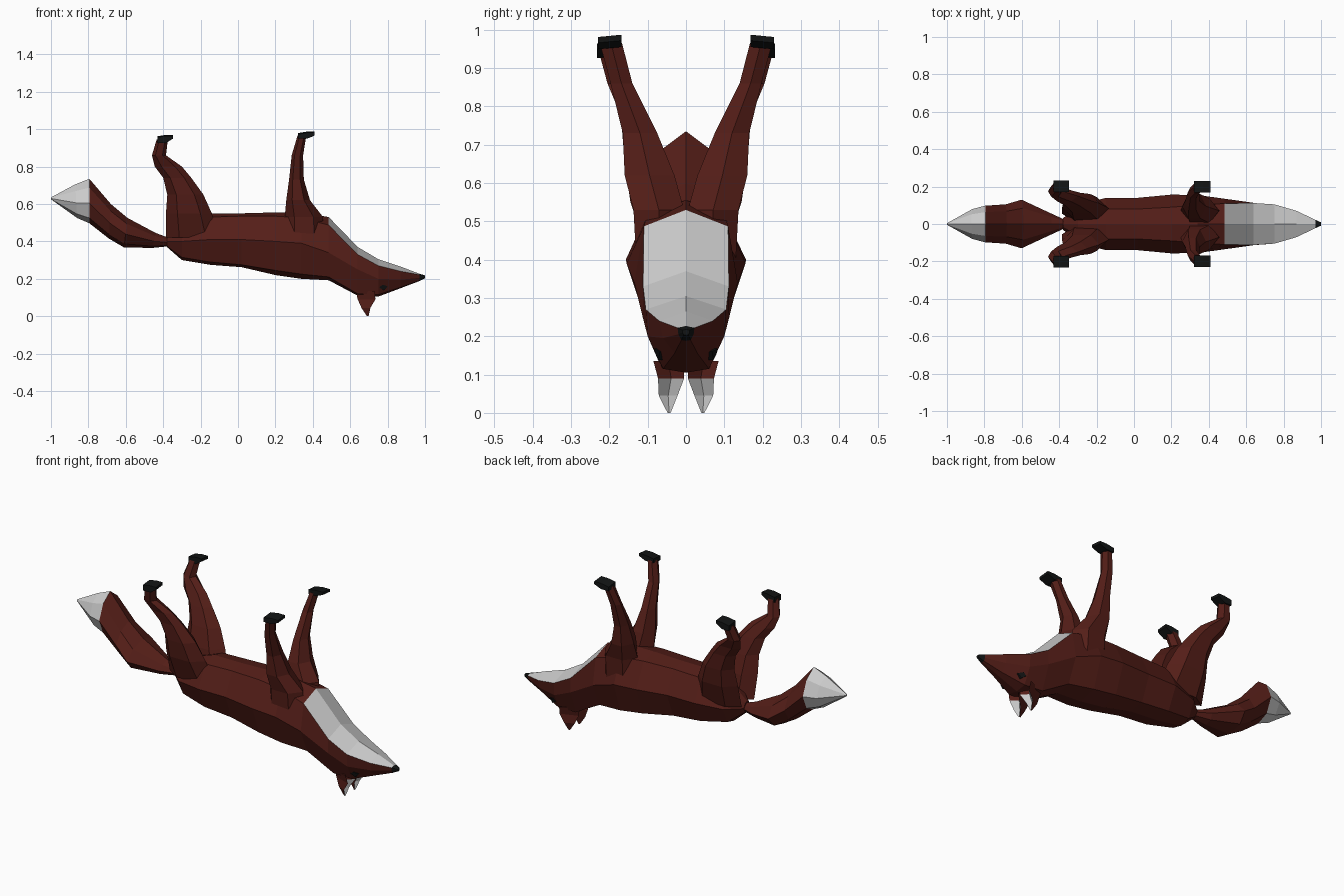
import bpy


def material(name, rgb):
    m = bpy.data.materials.new(name)
    m.diffuse_color = (*rgb, 1)
    return m


RUST = material("rust_fur", (0.09, 0.013, 0.009))
WHITE = material("white_fur", (0.8, 0.8, 0.8))
BLACK = material("black", (0.006, 0.007, 0.007))


def loft(name, rings, pick=None, mats=(RUST, WHITE, BLACK), mirror=False):
    """Skin a list of equal-length closed rings; pick(ring, side) gives the material slot."""
    n = len(rings[0])
    verts = [p for r in rings for p in r]
    faces, slots = [], []
    for i in range(len(rings) - 1):
        for j in range(n):
            k = (j + 1) % n
            faces.append((i * n + j, i * n + k, (i + 1) * n + k, (i + 1) * n + j))
            slots.append(pick(i, j) if pick else 0)
    faces += [tuple(range(n))[::-1], tuple(range(len(verts) - n, len(verts)))]
    slots += [slots[0], slots[-1]]
    mesh = bpy.data.meshes.new(name)
    mesh.from_pydata(verts, [], faces)
    for m in mats:
        mesh.materials.append(m)
    for f, s in zip(mesh.polygons, slots):
        f.material_index = s
    ob = bpy.data.objects.new(name, mesh)
    bpy.context.collection.objects.link(ob)
    bpy.context.view_layer.objects.active = ob
    bpy.ops.object.mode_set(mode='EDIT')
    bpy.ops.mesh.select_all(action='SELECT')
    bpy.ops.mesh.normals_make_consistent(inside=False)
    bpy.ops.object.mode_set(mode='OBJECT')
    if mirror:
        mod = ob.modifiers.new("mirror", 'MIRROR')
        mod.use_axis = (False, True, False)
        mod.use_clip = False
    return ob


def half_ring(half):
    """Mirror (x, y, z) points running from top centre to bottom centre."""
    return half + [(x, -y, z) for x, y, z in half[-2:0:-1]]


# Body and head: x, belly z, belly edge (y, z), side (y, z), back edge (y, z), back z
body = [
    (-0.38, 0.43, 0.015, 0.425, 0.03, 0.40, 0.015, 0.375, 0.37),
    (-0.30, 0.50, 0.06, 0.48, 0.10, 0.40, 0.06, 0.315, 0.30),
    (-0.15, 0.55, 0.08, 0.53, 0.14, 0.41, 0.085, 0.29, 0.275),
    (0.02, 0.55, 0.08, 0.535, 0.14, 0.41, 0.085, 0.275, 0.262),
    (0.20, 0.555, 0.09, 0.535, 0.157, 0.40, 0.10, 0.245, 0.22),
    (0.34, 0.555, 0.10, 0.525, 0.155, 0.39, 0.10, 0.225, 0.20),
    (0.485, 0.53, 0.11, 0.487, 0.135, 0.34, 0.08, 0.21, 0.192),
    (0.64, 0.37, 0.112, 0.33, 0.113, 0.25, 0.065, 0.12, 0.11),
    (0.75, 0.305, 0.105, 0.27, 0.10, 0.20, 0.06, 0.115, 0.105),
    (0.87, 0.265, 0.07, 0.24, 0.06, 0.195, 0.03, 0.155, 0.15),
    (0.97, 0.227, 0.022, 0.222, 0.02, 0.205, 0.012, 0.19, 0.188),
    (1.00, 0.218, 0.009, 0.216, 0.009, 0.21, 0.006, 0.204, 0.203)]
rings = [half_ring([(x, 0, a), (x, b, c), (x, d, e), (x, f, g), (x, 0, h)])
         for x, a, b, c, d, e, f, g, h in body]
loft("body_and_head", rings,
     lambda i, j: 2 if i == 10 else int(i >= 6 and j in (0, 7)))

# Bushy tail: upper (x, z), half width, lower (x, z)
tail = [(-0.36, 0.415, 0.018, -0.36, 0.375),
        (-0.44, 0.445, 0.06, -0.46, 0.365),
        (-0.59, 0.525, 0.13, -0.61, 0.368),
        (-0.68, 0.60, 0.105, -0.69, 0.415),
        (-0.795, 0.735, 0.098, -0.795, 0.497),
        (-0.87, 0.705, 0.08, -0.86, 0.525),
        (-1.0, 0.635, 0.004, -1.0, 0.625)]
rings = []
for x0, z0, w, x1, z1 in tail:
    def mix(t, y):
        return (x0 + (x1 - x0) * t, y, z0 + (z1 - z0) * t)
    rings.append(half_ring([mix(0, 0), mix(0.2, w * 0.65), mix(0.55, w),
                            mix(0.88, w * 0.65), mix(1, 0)]))
loft("tail", rings, lambda i, j: int(i >= 4))


def leg(name, rows):
    """Six-sided leg from rows of z, x range, y range."""
    out = []
    for z, x0, x1, y0, y1 in rows:
        dx, ym = (x1 - x0) * 0.25, (y0 + y1) / 2
        out.append([(x0, ym, z), (x0 + dx, y1, z), (x1 - dx, y1, z),
                    (x1, ym, z), (x1 - dx, y0, z), (x0 + dx, y0, z)])
    loft(name, out, mirror=True)


def paw(name, x0, x1, y0, y1, z0, z1):
    """Wedge paw with a flat sole and pointed toe."""
    xm = x0 + (x1 - x0) * 0.55
    loft(name, [[(x, y0, z), (x, y1, z - 0.006), (x, y1, t - 0.006), (x, y0, t)]
                for x, z, t in ((x0, z0, z1 - 0.008), (xm, z0, z1), (x1, z1 - 0.015, z1))],
         mats=(BLACK,), mirror=True)


# Front legs, pointing up and splayed
leg("front_legs", [(0.40, 0.25, 0.46, 0.01, 0.13),
                   (0.53, 0.25, 0.455, 0.005, 0.137),
                   (0.62, 0.258, 0.385, 0.03, 0.16),
                   (0.73, 0.273, 0.352, 0.075, 0.165),
                   (0.86, 0.287, 0.348, 0.14, 0.197),
                   (0.965, 0.318, 0.365, 0.167, 0.225)])
paw("front_paws", 0.32, 0.41, 0.168, 0.23, 0.955, 0.987)

# Hind legs with thigh and hock
leg("hind_legs", [(0.42, -0.385, -0.10, 0.01, 0.10),
                  (0.55, -0.385, -0.14, 0.03, 0.145),
                  (0.65, -0.378, -0.185, 0.06, 0.16),
                  (0.74, -0.40, -0.25, 0.095, 0.167),
                  (0.80, -0.445, -0.30, 0.12, 0.18),
                  (0.86, -0.46, -0.385, 0.145, 0.205),
                  (0.945, -0.435, -0.375, 0.172, 0.228)])
paw("hind_paws", -0.43, -0.348, 0.172, 0.232, 0.932, 0.97)

# Ears: rust shell with white inner face toward the nose
ear = [(0.135, 0.63, 0.73, 0.005, 0.085), (0.09, 0.64, 0.735, 0.005, 0.073),
       (0.045, 0.66, 0.708, 0.022, 0.071), (0.0, 0.69, 0.698, 0.04, 0.048)]
rings = [[(a, (c + d) / 2, z), (b, d, z), (b - 0.35 * (b - a), (c + d) / 2, z), (b, c, z)]
         for z, a, b, c, d in ear]
loft("ears", rings, lambda i, j: int(j in (1, 2) and i > 0), mirror=True)

# Eyes: small flattened diamonds set on the head sides
loft("eyes", [[(0.755, y, 0.155), (0.78, y - 0.008, 0.138), (0.80, y - 0.012, 0.16),
               (0.775, y + 0.003, 0.168)] for y in (0.066, 0.08)],
     mats=(BLACK,), mirror=True)
